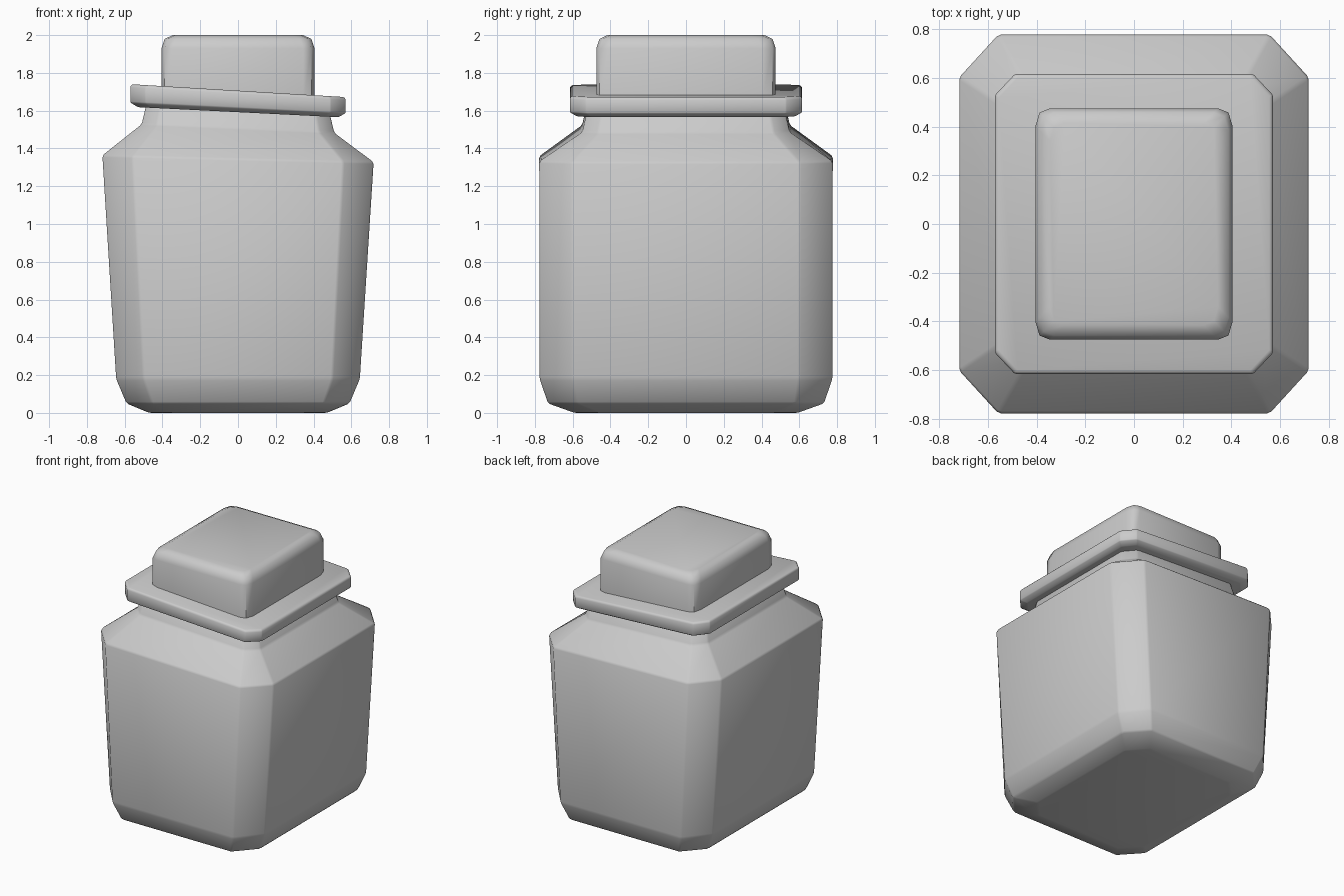
import bpy, bmesh
from math import radians

if "Cube" in bpy.data.objects:
    bpy.data.objects.remove(bpy.data.objects["Cube"])


def octagon(hx, hy, cx, cy, z, slope=0.0):
    """Chamfered rectangle whose height changes along x."""
    quad = [(hx, hy - cy), (hx - cx, hy)]
    pts = quad + [(-x, y) for x, y in reversed(quad)]
    pts += [(-x, -y) for x, y in pts]
    return [(x, y, z + slope * x) for x, y in pts]


def bowed_rect(d, z, slope=0.0):
    """Rectangle with slightly pulled-in corners, inset by d."""
    quad = [(0.405 - d, 0.40 - d), (0.388 - d, 0.458 - d), (0.345 - d, 0.475 - d)]
    pts = quad + [(-x, y) for x, y in reversed(quad)]
    pts += [(-x, -y) for x, y in pts]
    return [(x, y, z + slope * x) for x, y in pts]


def loft(name, rings, bevel):
    bm = bmesh.new()
    loops = [[bm.verts.new(p) for p in r] for r in rings]
    n = len(loops[0])
    for a, b in zip(loops, loops[1:]):
        for i in range(n):
            j = (i + 1) % n
            bm.faces.new((a[i], a[j], b[j], b[i]))
    bm.faces.new(loops[0][::-1])
    bm.faces.new(loops[-1])
    bmesh.ops.recalc_face_normals(bm, faces=bm.faces)
    me = bpy.data.meshes.new(name)
    bm.to_mesh(me)
    bm.free()
    ob = bpy.data.objects.new(name, me)
    bpy.context.collection.objects.link(ob)
    bpy.ops.object.select_all(action='DESELECT')
    ob.select_set(True)
    bpy.context.view_layer.objects.active = ob
    if bevel:
        mod = ob.modifiers.new("soft_edges", 'BEVEL')
        mod.width = bevel
        mod.segments = 1
        mod.limit_method = 'ANGLE'
        mod.angle_limit = radians(15)
        bpy.ops.object.modifier_apply(modifier=mod.name)
    bpy.ops.object.shade_smooth_by_angle(angle=radians(50))
    return ob


# Jar body: rounded foot, flared walls, sloping shoulder and neck
loft("jar_body", [
    octagon(0.47, 0.59, 0.12, 0.13, 0.0),
    octagon(0.59, 0.73, 0.135, 0.15, 0.05),
    octagon(0.645, 0.775, 0.145, 0.175, 0.18),
    octagon(0.718, 0.777, 0.16, 0.175, 1.345, -0.025),
    octagon(0.51, 0.55, 0.08, 0.085, 1.505, -0.045),
    octagon(0.485, 0.525, 0.075, 0.08, 1.61, -0.05),
], 0.01)

# Tilted rim plate
loft("rim_plate", [
    octagon(0.53, 0.575, 0.07, 0.075, 1.592, -0.05),
    octagon(0.57, 0.615, 0.08, 0.085, 1.615, -0.05),
    octagon(0.57, 0.615, 0.08, 0.085, 1.695, -0.06),
    octagon(0.56, 0.605, 0.08, 0.085, 1.706, -0.06),
], 0.005)

# Stopper block
loft("stopper", [
    bowed_rect(0.0, 1.66, -0.05),
    bowed_rect(0.0, 1.93),
    bowed_rect(0.017, 1.98),
    bowed_rect(0.06, 2.0),
], 0)
